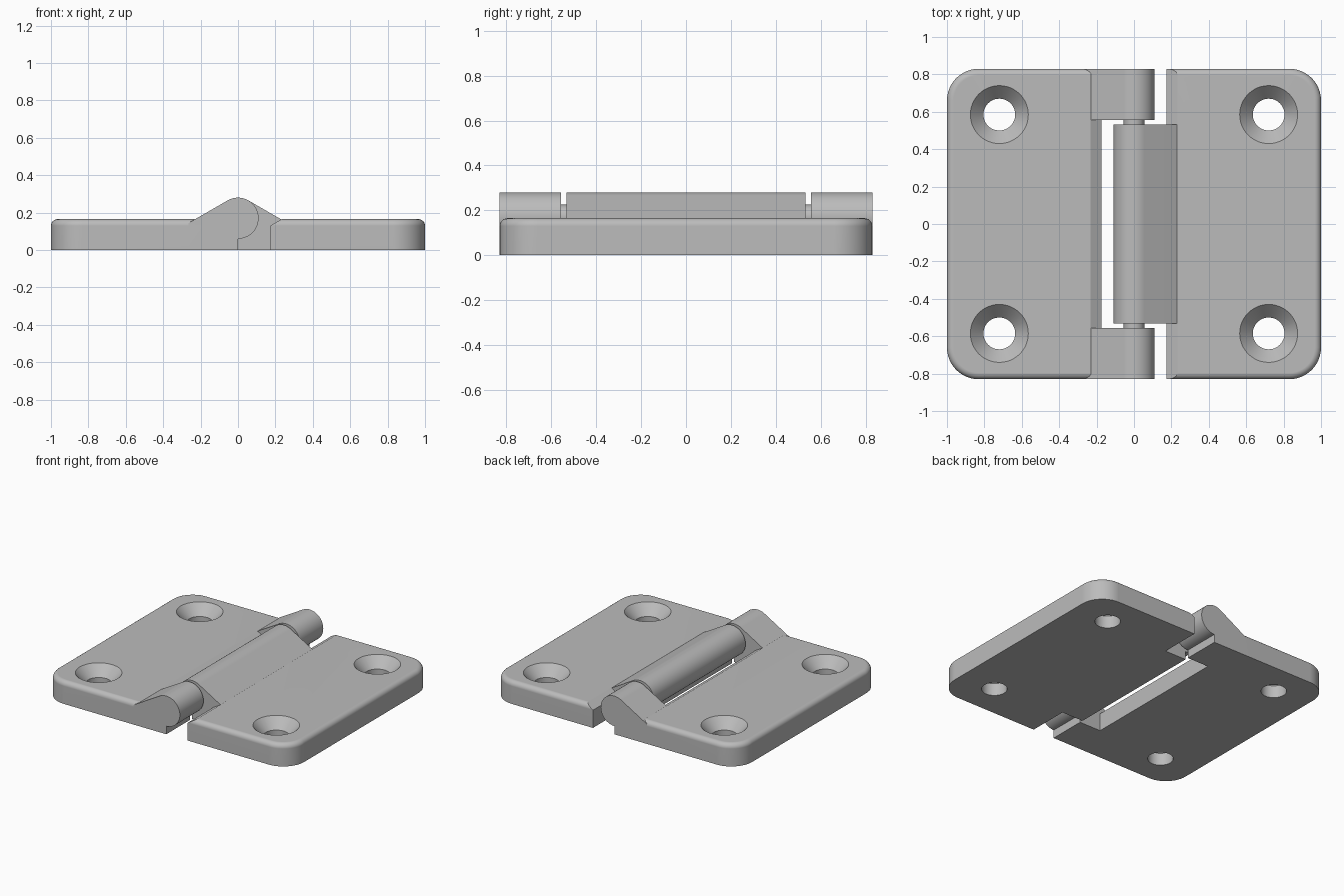
import bpy, bmesh
from math import sin, cos, pi, radians

if "Cube" in bpy.data.objects:
    bpy.data.objects.remove(bpy.data.objects["Cube"], do_unlink=True)

grey = bpy.data.materials.new("satin grey metal")
grey.use_nodes = True
colour = (0.5, 0.5, 0.5, 1)
grey.diffuse_color = colour
grey.node_tree.nodes["Principled BSDF"].inputs["Base Color"].default_value = colour

HALF_Y, TOP, AXIS_Z, BARREL = 0.83, 0.165, 0.17, 0.11


def loft(name, rings):
    """Closed solid through matching rings of points."""
    bm = bmesh.new()
    loops = [[bm.verts.new(p) for p in ring] for ring in rings]
    n = len(loops[0])
    for low, high in zip(loops, loops[1:]):
        for i in range(n):
            j = (i + 1) % n
            bm.faces.new((low[i], low[j], high[j], high[i]))
    bm.faces.new(loops[0][::-1])
    bm.faces.new(loops[-1])
    bmesh.ops.recalc_face_normals(bm, faces=bm.faces)
    mesh = bpy.data.meshes.new(name)
    bm.to_mesh(mesh)
    bm.free()
    mesh.materials.append(grey)
    obj = bpy.data.objects.new(name, mesh)
    bpy.context.collection.objects.link(obj)
    return obj


def extrude_y(name, profile, y0, y1):
    return loft(name, [[(x, y, z) for x, z in profile] for y in (y0, y1)])


def circle(cx, cy, z, r, n=48):
    return [(cx + r * cos(2 * pi * i / n), cy + r * sin(2 * pi * i / n), z) for i in range(n)]


def rounded_rect(inset, z, radius=0.17, steps=12):
    points = []
    for k, (sx, sy) in enumerate([(1, 1), (-1, 1), (-1, -1), (1, -1)]):
        for i in range(steps + 1):
            a = (k + i / steps) * pi / 2
            points.append((sx * (1 - radius) + (radius - inset) * cos(a),
                           sy * (HALF_Y - radius) + (radius - inset) * sin(a), z))
    return points


def combine(obj, tool, operation):
    bpy.context.view_layer.objects.active = obj
    mod = obj.modifiers.new("combine", "BOOLEAN")
    mod.object, mod.operation, mod.solver = tool, operation, "EXACT"
    bpy.ops.object.modifier_apply(modifier=mod.name)
    bpy.data.objects.remove(tool, do_unlink=True)


def smooth(obj):
    bpy.ops.object.select_all(action="DESELECT")
    obj.select_set(True)
    bpy.context.view_layer.objects.active = obj
    bpy.ops.object.shade_smooth_by_angle(angle=radians(24))
    mod = obj.modifiers.new("even shading", "WEIGHTED_NORMAL")
    mod.keep_sharp = True


def barrel_profile(side):
    """Barrel with a tangent ramp down onto the plate and a square foot."""
    arc = [radians(-90 + 210 * i / 40) for i in range(41)]
    points = [(BARREL * cos(a), AXIS_Z + BARREL * sin(a)) for a in arc]
    tx, tz = points[-1]
    points += [(-0.265, tz - (tx + 0.265) * 0.577), (-0.265, 0), (0, 0)]
    return [(-side * x, z) for x, z in points]


def make_leaf(name, side, barrels):
    # plate with rounded corners and a filleted upper rim
    fillet, steps = 0.035, 6
    rings = [rounded_rect(0, 0)]
    for i in range(steps + 1):
        a = i / steps * pi / 2
        rings.append(rounded_rect(fillet * (1 - cos(a)), TOP - fillet + fillet * sin(a)))
    leaf = loft(name, rings)

    # trim to one side, with a sloped relief along the inner edge
    trim = [(1.2, -0.1), (0.173, -0.1), (0.173, 0.13), (0.32, 0.215), (1.2, 0.215)]
    combine(leaf, extrude_y("trim", [(side * x, z) for x, z in trim], -1, 1), "INTERSECT")

    # barrels
    for y0, y1 in barrels:
        combine(leaf, extrude_y("barrel", barrel_profile(side), y0, y1), "UNION")

    # countersunk screw holes
    for sy in (-1, 1):
        levels = [(-0.1, 0.085), (0.09, 0.085), (TOP, 0.155), (TOP + 0.02, 0.174)]
        hole = loft("hole", [circle(side * 0.72, sy * 0.585, z, r) for z, r in levels])
        combine(leaf, hole, "DIFFERENCE")
    smooth(leaf)


make_leaf("right_leaf", -1, [(-HALF_Y, -0.557), (0.557, HALF_Y)])
make_leaf("left_leaf", 1, [(-0.532, 0.532)])

# hinge pin, seen in the gaps between barrels
pin = loft("hinge_pin", [[(x, y, z + AXIS_Z) for x, z, _ in circle(0, 0, 0, 0.055)]
                         for y in (-0.6, 0.6)])
smooth(pin)
